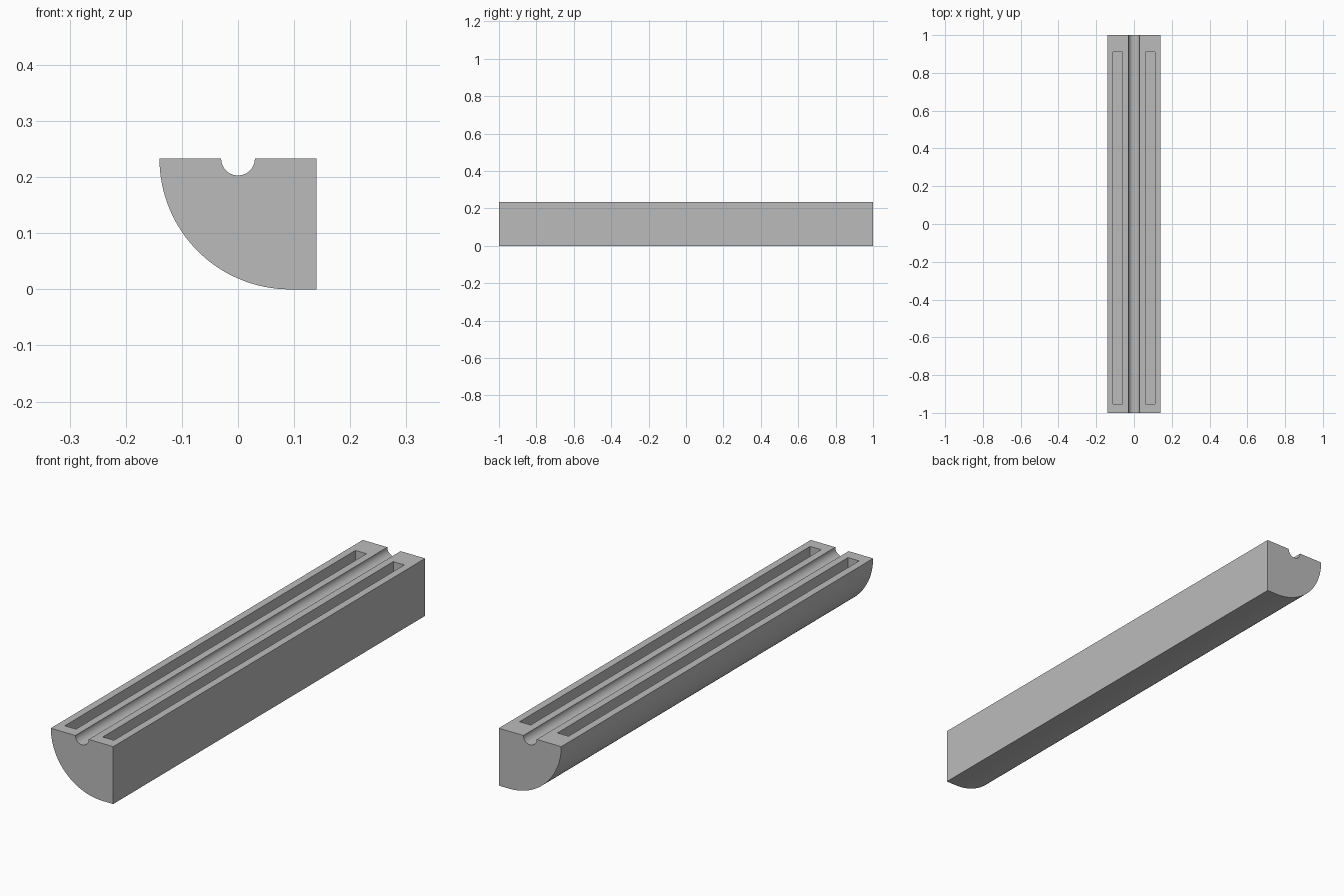
import bpy, bmesh
from math import cos, sin, pi, radians

old = bpy.data.objects.get("Cube")
if old:
    bpy.data.objects.remove(old, do_unlink=True)

HALF_WIDTH, HEIGHT, HALF_LENGTH = 0.14, 0.233, 1.0
GROOVE_RADIUS = 0.03
SLOT_INNER, SLOT_OUTER, SLOT_DEPTH = 0.06, 0.11, 0.065
SLOT_FRONT, SLOT_BACK = -0.953, 0.91

grey = bpy.data.materials.new("plain grey")
grey.use_nodes = True
grey.diffuse_color = (0.5, 0.5, 0.5, 1)
grey.node_tree.nodes["Principled BSDF"].inputs["Base Color"].default_value = (0.5, 0.5, 0.5, 1)


def arc(cx, cz, radius, start, end, steps):
    """Points on an arc in the x-z plane."""
    angles = [start + (end - start) * i / steps for i in range(steps + 1)]
    return [(cx + radius * cos(a), cz + radius * sin(a)) for a in angles]


def prism(name, profile, y0, y1):
    """Extrude an x-z profile along y."""
    bm = bmesh.new()
    face = bm.faces.new([bm.verts.new((x, y0, z)) for x, z in profile])
    moved = bmesh.ops.extrude_face_region(bm, geom=[face])["geom"]
    verts = [v for v in moved if isinstance(v, bmesh.types.BMVert)]
    bmesh.ops.translate(bm, verts=verts, vec=(0, y1 - y0, 0))
    bmesh.ops.recalc_face_normals(bm, faces=bm.faces)
    mesh = bpy.data.meshes.new(name)
    bm.to_mesh(mesh)
    bm.free()
    mesh.materials.append(grey)
    obj = bpy.data.objects.new(name, mesh)
    bpy.context.collection.objects.link(obj)
    return obj


# Bar with a rounded lower edge and a half-round groove along the top
profile = [(HALF_WIDTH, HEIGHT), (HALF_WIDTH, 0)]
profile += arc(HEIGHT - HALF_WIDTH, HEIGHT, HEIGHT, -pi / 2, -pi, 32)
profile += arc(0, HEIGHT, GROOVE_RADIUS, -pi, 0, 24)
bar = prism("grooved_bar", profile, -HALF_LENGTH, HALF_LENGTH)

# Long pockets on both sides of the groove
bpy.context.view_layer.objects.active = bar
for side, label in ((-1, "right"), (1, "left")):
    low, high = HEIGHT - SLOT_DEPTH, HEIGHT + 0.05
    a, b = side * SLOT_INNER, side * SLOT_OUTER
    cutter = prism(label + "_slot_cutter", [(a, low), (b, low), (b, high), (a, high)],
                   SLOT_FRONT, SLOT_BACK)
    cutter.hide_render = True
    cut = bar.modifiers.new(label + "_slot", "BOOLEAN")
    cut.operation = "DIFFERENCE"
    cut.solver = "EXACT"
    cut.object = cutter
    bpy.ops.object.modifier_apply(modifier=cut.name)
    bpy.data.objects.remove(cutter, do_unlink=True)

# Smooth curves, sharp edges
bpy.ops.object.select_all(action="DESELECT")
bar.select_set(True)
bpy.ops.object.shade_smooth_by_angle(angle=radians(30))
